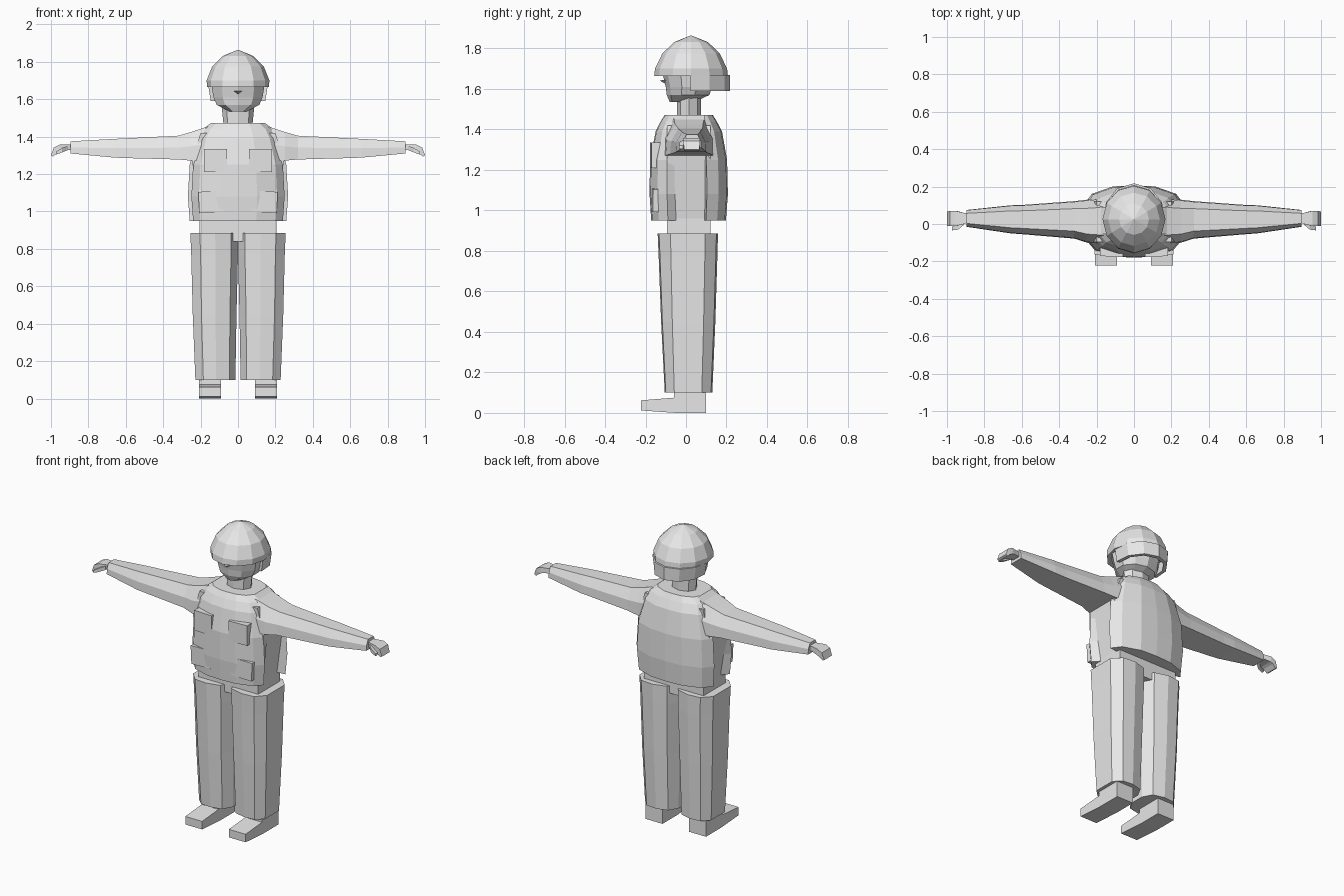
import bpy, bmesh, math
from mathutils import Vector

if "Cube" in bpy.data.objects:
    bpy.data.objects.remove(bpy.data.objects["Cube"])

grey = bpy.data.materials.new("plain grey")
grey.diffuse_color = (0.8, 0.8, 0.8, 1)
grey.use_nodes = True
grey.node_tree.nodes["Principled BSDF"].inputs["Base Color"].default_value = grey.diffuse_color


def loft(name, rings, cap_start=True, cap_end=True):
    """Skin a list of equal-length rings of points; a single-point ring closes to an apex."""
    bm = bmesh.new()
    loops = [[bm.verts.new(p) for p in r] for r in rings]
    for a, b in zip(loops, loops[1:]):
        n = len(a)
        for i in range(n):
            j = (i + 1) % n
            if len(b) == 1:
                bm.faces.new((a[i], a[j], b[0]))
            else:
                bm.faces.new((a[i], a[j], b[j], b[i]))
    if cap_start:
        bm.faces.new(loops[0][::-1])
    if cap_end and len(loops[-1]) > 2:
        bm.faces.new(loops[-1])
    bmesh.ops.recalc_face_normals(bm, faces=bm.faces)
    mesh = bpy.data.meshes.new(name)
    bm.to_mesh(mesh)
    bm.free()
    mesh.materials.append(grey)
    ob = bpy.data.objects.new(name, mesh)
    bpy.context.collection.objects.link(ob)
    return ob


def box(name, x, y, z, tilt=(0, 0, 0)):
    c = Vector((sum(x) / 2, sum(y) / 2, sum(z) / 2))
    rings = [[Vector((px, py, pz)) - c for px, py in
              ((x[0], y[0]), (x[1], y[0]), (x[1], y[1]), (x[0], y[1]))] for pz in z]
    ob = loft(name, rings)
    ob.location = c
    ob.rotation_euler = tilt
    return ob


def mirrored(half):
    """Complete a right-hand outline (front to back) with its left side."""
    left = [(-x, y, z) for x, y, z in reversed(half) if x > 0]
    return half + left


# helmet: faceted dome over a short straight rim
def ellipse(z, rx, ry, cy, n=12):
    return [(rx * math.sin(math.tau * i / n), cy - ry * math.cos(math.tau * i / n), z)
            for i in range(n)]

loft("helmet", [ellipse(z, rx, ry, 0.025) for z, rx, ry in
     ((1.665, 0.165, 0.182), (1.70, 0.168, 0.178), (1.775, 0.138, 0.142),
      (1.832, 0.08, 0.083))] + [[(0, 0.025, 1.865)]])

# neck guard: half band around the back of the helmet
arc = [math.radians(a) for a in range(-12, 193, 34)]
guard = []
for r in (1, 0.86):
    a_list = arc if r == 1 else arc[::-1]
    guard += [(0.162 * r * math.cos(a), 0.055 + 0.163 * r * math.sin(a)) for a in a_list]
loft("neck_guard", [[(x * s, y, z) for x, y in guard] for z, s in ((1.59, 0.92), (1.67, 1))])

# head narrowing to the chin, then neck
loft("head", [ellipse(z, rx, ry, cy, 10) for z, rx, ry, cy in
     ((1.535, 0.05, 0.06, -0.02), (1.57, 0.12, 0.105, 0.01),
      (1.61, 0.138, 0.115, 0.015), (1.68, 0.15, 0.132, 0.015))])
loft("nose", [[(-0.025, -0.10, 1.645), (0.025, -0.10, 1.645), (0, -0.10, 1.625)],
              [(0, -0.132, 1.642)]])
loft("neck", [ellipse(z, r, 0.06, 0.015, 8) for z, r in ((1.44, 0.075), (1.57, 0.088))])

# body core seen at the waist and under the arms
loft("body", [[(-w, -0.095, z), (w, -0.095, z), (w, 0.12, z), (-w, 0.12, z)]
     for z, w in ((0.84, 0.205), (0.96, 0.205), (1.27, 0.245), (1.42, 0.2))])

# vest: bulging front and back with recessed sides
def vest_ring(z, w, f, b, side):
    cy = 0.012
    return mirrored([(0, f, z), (w * 0.38, f * 0.97, z), (w * 0.78, f * 0.78, z),
                     (w * 0.93, f * 0.52, z), (side, cy - 0.06, z), (side, cy + 0.08, z),
                     (w, b * 0.5, z), (w * 0.84, b * 0.78, z), (w * 0.42, b * 0.97, z),
                     (0, b, z)])

loft("vest", [vest_ring(*r) for r in
     ((0.95, 0.258, -0.172, 0.197, 0.203), (1.08, 0.268, -0.18, 0.207, 0.215),
      (1.25, 0.258, -0.178, 0.203, 0.236), (1.39, 0.218, -0.15, 0.178, 0.218),
      (1.44, 0.19, -0.125, 0.152, 0.19), (1.472, 0.145, -0.105, 0.132, 0.145))])

# chest and belly pouches
for s, side in ((-1, "left"), (1, "right")):
    box("chest_pouch_" + side, (s * 0.12 - 0.062, s * 0.12 + 0.062), (-0.174, -0.13),
        (1.21, 1.335), (0, 0, s * 0.05))
    box("belly_pouch_" + side, (s * 0.14 - 0.068, s * 0.14 + 0.068), (-0.168, -0.11),
        (0.995, 1.108), (0, s * 0.05, s * 0.06))

for s, side in ((-1, "left"), (1, "right")):
    # arm: tapered sleeve, wider underneath than on top
    def sleeve(x, y0, y1, z0, z1):
        h, d = z1 - z0, y1 - y0
        return [(s * x, y0, z0), (s * x, y1, z0), (s * x, y1 - 0.02 * d, z0 + 0.5 * h),
                (s * x, y1 - 0.2 * d, z1), (s * x, y0 + 0.2 * d, z1),
                (s * x, y0 + 0.02 * d, z0 + 0.5 * h)]
    loft("arm_" + side, [sleeve(*r) for r in
         ((0.16, -0.11, 0.14, 1.27, 1.455), (0.25, -0.10, 0.13, 1.272, 1.425),
          (0.32, -0.078, 0.122, 1.278, 1.405), (0.58, -0.056, 0.103, 1.285, 1.392),
          (0.66, -0.05, 0.10, 1.288, 1.388), (0.895, -0.015, 0.075, 1.31, 1.375))])

    # hand: flat palm with fingers bending down, and a thumb
    def palm(x, z, t, y0, y1, dx=0):
        return [(s * x, y0, z), (s * x, y1, z),
                (s * (x - dx), y1, z - t), (s * (x - dx), y0, z - t)]
    loft("hand_" + side, [palm(*r) for r in
         ((0.88, 1.358, 0.03, 0.01, 0.055), (0.91, 1.358, 0.03, 0.0, 0.06),
          (0.955, 1.357, 0.035, -0.012, 0.07, 0.008), (0.985, 1.342, 0.028, -0.012, 0.07, 0.02),
          (1.0, 1.30, 0.006, -0.01, 0.066, 0.012))])
    loft("thumb_" + side, [palm(*r) for r in
         ((0.91, 1.35, 0.022, -0.005, 0.02), (0.94, 1.34, 0.024, -0.03, -0.008),
          (0.972, 1.32, 0.016, -0.034, -0.014))])

    # trouser leg: faceted tube with a flat outer side
    def leg_ring(z, xi, xo, f, b):
        w = xo - xi
        pts = [(xi, f * 0.3), (xi + 0.15 * w, f * 0.85), (xi + 0.48 * w, f), (xi + 0.8 * w, f * 0.95),
               (xo, f * 0.55), (xo, b * 0.6), (xi + 0.8 * w, b * 0.95), (xi + 0.48 * w, b),
               (xi + 0.15 * w, b * 0.85), (xi, b * 0.4)]
        return [(s * x, y, z) for x, y in pts]
    loft("trouser_leg_" + side, [leg_ring(*r) for r in
         ((0.10, 0.014, 0.228, -0.105, 0.13), (0.45, 0.008, 0.242, -0.123, 0.145),
          (0.77, 0.0, 0.25, -0.135, 0.155), (0.885, 0.0, 0.255, -0.14, 0.158))])

    # boot: side profile extruded across the foot
    profile = [(-0.222, 0.012), (-0.222, 0.062), (-0.06, 0.075), (-0.06, 0.13),
               (0.10, 0.13), (0.10, 0.0), (-0.05, 0.0)]
    loft("boot_" + side, [[(s * x, y, z) for y, z in profile] for x in (0.092, 0.208)])
